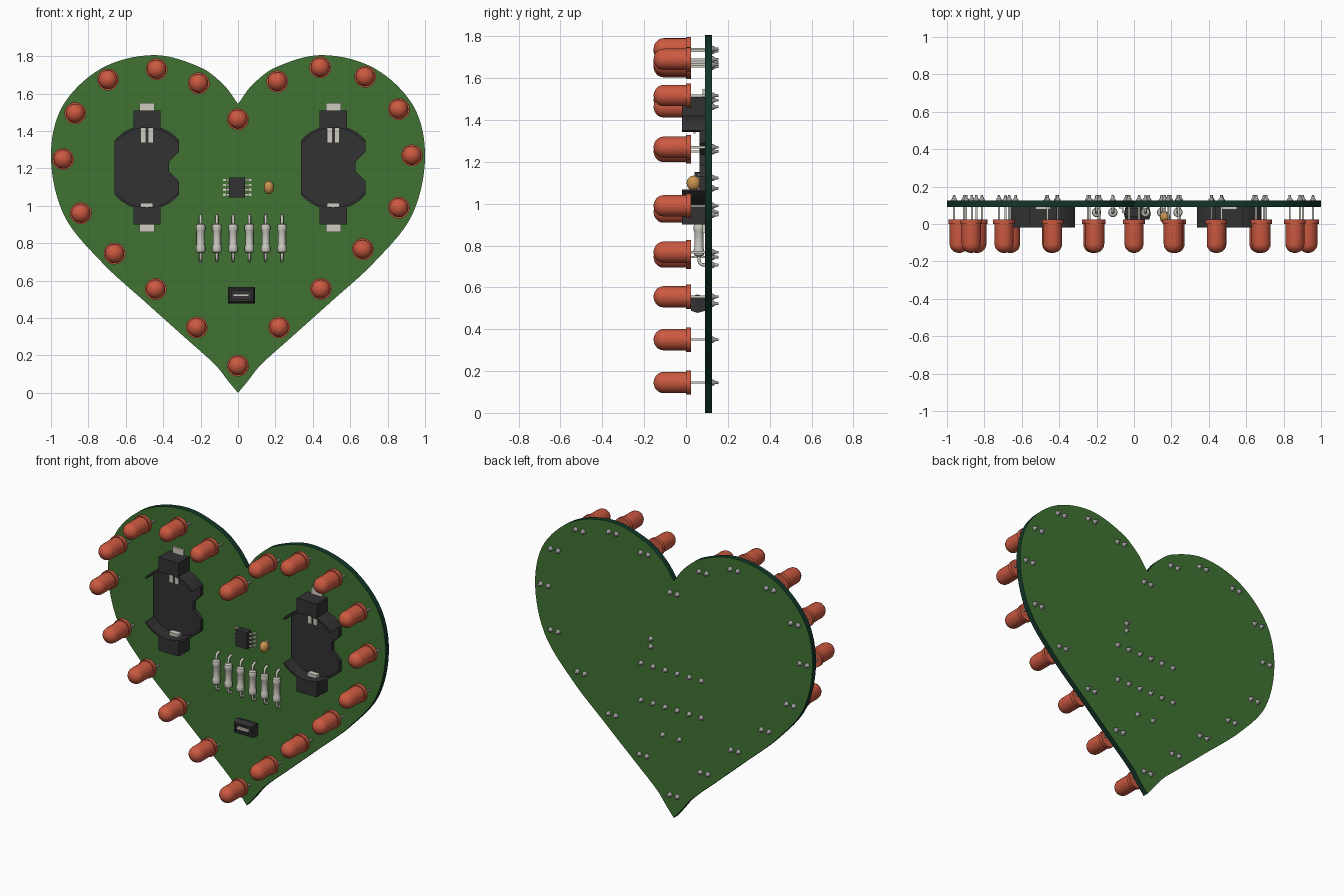
import bpy, bmesh, math
from mathutils import Vector

if "Cube" in bpy.data.objects:
    bpy.data.objects.remove(bpy.data.objects["Cube"])

def material(name, r, g, b):
    m = bpy.data.materials.new(name)
    m.diffuse_color = (r, g, b, 1)
    m.use_nodes = True
    m.node_tree.nodes["Principled BSDF"].inputs["Base Color"].default_value = m.diffuse_color
    return m

GREEN = material("board green", 0.053, 0.17, 0.034)
EDGE = material("board edge dark green", 0.006, 0.038, 0.022)
RED = material("led red", 0.60, 0.10, 0.052)
BLACK = material("plastic black", 0.032, 0.032, 0.034)
SILVER = material("contact silver", 0.62, 0.60, 0.53)
GREY = material("solder grey", 0.33, 0.33, 0.32)
CREAM = material("resistor off white", 0.60, 0.59, 0.53)
TAN = material("capacitor tan", 0.58, 0.29, 0.08)

BOARD_F, BOARD_B = 0.09, 0.125      # board front and back in y

def finish(bm, name, mats, smooth=False):
    bmesh.ops.recalc_face_normals(bm, faces=bm.faces[:])
    me = bpy.data.meshes.new(name)
    bm.to_mesh(me)
    bm.free()
    for m in mats:
        me.materials.append(m)
    ob = bpy.data.objects.new(name, me)
    bpy.context.collection.objects.link(ob)
    if smooth:
        bpy.ops.object.select_all(action='DESELECT')
        ob.select_set(True)
        bpy.context.view_layer.objects.active = ob
        bpy.ops.object.shade_smooth_by_angle(angle=math.radians(40))
    return ob

def prism(bm, pts, y0, y1):
    """Extrude an (x, z) outline from y0 to y1."""
    f = bm.faces.new([bm.verts.new((x, y0, z)) for x, z in pts])
    g = bmesh.ops.extrude_face_region(bm, geom=[f])["geom"]
    bmesh.ops.translate(bm, vec=(0, y1 - y0, 0),
                        verts=[v for v in g if isinstance(v, bmesh.types.BMVert)])

def box(bm, x0, x1, y0, y1, z0, z1):
    prism(bm, [(x0, z0), (x1, z0), (x1, z1), (x0, z1)], y0, y1)

def lathe(bm, center, profile, n=16, axis='Y'):
    """Turn a (radius, height) profile about an axis through center."""
    c, rings = Vector(center), []
    for r, h in profile:
        ring = []
        for i in range(n):
            a = 2 * math.pi * i / n
            u, v = r * math.cos(a), r * math.sin(a)
            ring.append(bm.verts.new(c + Vector((u, h, v) if axis == 'Y' else (u, v, h))))
        rings.append(ring)
    for a, b in zip(rings, rings[1:]):
        for i in range(n):
            j = (i + 1) % n
            bm.faces.new((a[i], a[j], b[j], b[i]))
    bm.faces.new(rings[0])
    bm.faces.new(rings[-1])

def solder(bm, x, z):
    lathe(bm, (x, 0, z), [(0.017, BOARD_B - 0.002), (0.015, 0.131), (0.008, 0.140),
                          (0.006, 0.155)], 10)

# ---- heart-shaped board
half = [(0, 0), (0.05, 0.06), (0.12, 0.148), (0.275, 0.288), (0.495, 0.485), (0.73, 0.70),
        (0.93, 0.95), (1.0, 1.26), (0.94, 1.53), (0.73, 1.735), (0.45, 1.806),
        (0.2, 1.74), (0.075, 1.645), (0, 1.545)]
P = [Vector(p) for p in half]
P = [2 * P[0] - P[1]] + P + [2 * P[-1] - P[-2]]
right = []
for p0, p1, p2, p3 in zip(P, P[1:], P[2:], P[3:]):
    # centripetal-like tangents scaled to the segment length
    d0, d1, d2 = (p1 - p0).length, (p2 - p1).length, (p3 - p2).length
    m1 = (p2 - p0) / (d0 + d1) * d1
    m2 = (p3 - p1) / (d1 + d2) * d1
    for k in range(8):
        t = k / 8
        right.append((2*t**3 - 3*t**2 + 1) * p1 + (t**3 - 2*t**2 + t) * m1
                     + (3*t**2 - 2*t**3) * p2 + (t**3 - t**2) * m2)
outline = [(p.x, p.y) for p in right] + [(0, 1.545)] + [(-p.x, p.y) for p in right[:0:-1]]
bm = bmesh.new()
prism(bm, outline, BOARD_F, BOARD_B)
bm.normal_update()
for f in bm.faces:
    f.material_index = 0 if abs(f.normal.y) > 0.5 else 1
finish(bm, "heart_board", [GREEN, EDGE])

# ---- ring of LEDs with legs and solder joints
leds = [(0, 0.145), (-0.22, 0.35), (-0.44, 0.555), (-0.66, 0.745), (-0.84, 0.96),
        (-0.935, 1.25), (-0.87, 1.495), (-0.695, 1.675), (-0.435, 1.73), (-0.21, 1.655),
        (0, 1.463), (0.21, 1.665), (0.44, 1.74), (0.68, 1.69), (0.86, 1.517),
        (0.93, 1.27), (0.86, 0.99), (0.668, 0.768), (0.443, 0.555), (0.22, 0.35)]
dome = [(0.051 * math.sin(a), -0.107 - 0.048 * math.cos(a))
        for a in [math.radians(d) for d in (4, 18, 36, 54, 72, 90)]]
bm = bmesh.new()
lathe(bm, (0, 0, 0), dome + [(0.051, 0.0), (0.058, 0.0), (0.058, 0.024)], 28)
first = finish(bm, "led_bulb", [RED], True)
legs, joints = bmesh.new(), bmesh.new()
for i, (x, z) in enumerate(leds):
    bulb = first if i == 0 else bpy.data.objects.new("led_bulb", first.data)
    if i:
        bpy.context.collection.objects.link(bulb)
    bulb.location = (x, 0, z)
    for s in (-0.027, 0.027):
        box(legs, x + s - 0.005, x + s + 0.005, 0.02, 0.15, z - 0.005, z + 0.005)
        solder(joints, x + s, z)
finish(legs, "led_legs", [SILVER])

# ---- coin cell holders
R, W = 0.225, 0.172
t0 = math.acos(W / R)
arc = [t0 + (math.pi - 2 * t0) * k / 20 for k in range(21)]
for side, cx in (("left", -0.487), ("right", 0.51)):
    cz = 1.205
    bm = bmesh.new()
    top = [(R * math.cos(a), R * math.sin(a)) for a in arc]
    bottom = [(-x, -z) for x, z in top]
    notch = [(W, -0.075), (0.118, -0.02), (0.118, 0.03), (W, 0.085)]
    prism(bm, [(cx + x, cz + z) for x, z in top + bottom + notch], 0.065, BOARD_F)
    for s in (1, -1):
        wall = top + [(x * 0.945, z * 0.945) for x, z in top[::-1]]
        prism(bm, [(cx + x, cz + s * z) for x, z in wall], -0.02, BOARD_F)
        z0, z1 = sorted((cz + s * 0.215, cz + s * 0.304))
        box(bm, cx - 0.073, cx + 0.073, -0.02, BOARD_F, z0, z1)
    finish(bm, "battery_holder_" + side, [BLACK])
    bm = bmesh.new()
    for s in (1, -1):                       # solder tabs at both ends
        z0, z1 = sorted((cz + s * 0.29, cz + s * 0.344))
        box(bm, cx - 0.04, cx + 0.04, 0.078, 0.091, z0, z1)
    for s in (-0.02, 0.02):                 # spring fingers
        box(bm, cx + s - 0.014, cx + s + 0.014, 0.035, 0.045, 1.335, 1.42)
    box(bm, cx - 0.033, cx + 0.033, 0.03, 0.066, 0.992, 1.014)
    finish(bm, "battery_contacts_" + side, [SILVER])

# ---- timer chip with eight pins
bm = bmesh.new()
box(bm, -0.047, 0.038, 0.04, 0.082, 1.045, 1.152)
finish(bm, "chip_body", [BLACK])
bm = bmesh.new()
for s in (-1, 1):
    for k in range(4):
        z = 1.06 + k * 0.026
        for xa, xb, ya, yb in ((0.04, 0.06, 0.058, 0.066), (0.052, 0.06, 0.058, 0.09),
                               (0.052, 0.077, 0.082, 0.091)):
            x0, x1 = sorted((-0.004 + s * xa, -0.004 + s * xb))
            box(bm, x0, x1, ya, yb, z - 0.006, z + 0.006)
finish(bm, "chip_pins", [SILVER])

# ---- disc capacitor
bm = bmesh.new()
bmesh.ops.create_uvsphere(bm, u_segments=20, v_segments=12, radius=1)
for v in bm.verts:
    v.co = Vector((0.165 + v.co.x * 0.027, 0.036 + v.co.y * 0.033, 1.098 + v.co.z * 0.036))
finish(bm, "capacitor_body", [TAN], True)
bm = bmesh.new()
for z in (1.073, 1.123):
    box(bm, 0.16, 0.17, 0.04, 0.15, z - 0.005, z + 0.005)
    solder(joints, 0.165, z)
finish(bm, "capacitor_legs", [SILVER])

# ---- row of six resistors with bent leads
bodies = bmesh.new()
wires = bpy.data.curves.new("resistor_leads", 'CURVE')
wires.dimensions, wires.bevel_depth, wires.bevel_resolution = '3D', 0.008, 2
wires.use_fill_caps = True
for k in range(6):
    x = -0.2 + k * 0.087
    lathe(bodies, (x, 0.062, 0.827),
          [(0.010, -0.080), (0.022, -0.074), (0.025, -0.066), (0.025, -0.045), (0.021, -0.036),
           (0.021, 0.036), (0.025, 0.045), (0.025, 0.066), (0.022, 0.074), (0.010, 0.080)],
          16, 'Z')
    for s in (-1, 1):
        path = [(0.062, 0.07), (0.062, 0.098), (0.066, 0.110), (0.076, 0.118), (0.09, 0.12), (0.15, 0.12)]
        sp = wires.splines.new('POLY')
        sp.points.add(len(path) - 1)
        for pt, (y, d) in zip(sp.points, path):
            pt.co = (x, y, 0.827 + s * d, 1)
        solder(joints, x, 0.827 + s * 0.12)
finish(bodies, "resistor_bodies", [CREAM], True)
ob = bpy.data.objects.new("resistor_leads", wires)
wires.materials.append(SILVER)
bpy.context.collection.objects.link(ob)
bpy.ops.object.select_all(action='DESELECT')
ob.select_set(True)
bpy.context.view_layer.objects.active = ob
bpy.ops.object.convert(target='MESH')

# ---- slide switch
sx, sz = 0.018, 0.522
bm = bmesh.new()
rings = []
for y, w, h in ((0.09, 0.064, 0.034), (0.055, 0.072, 0.044), (0.025, 0.064, 0.034),
                (0.025, 0.052, 0.022), (0.037, 0.052, 0.022)):
    rings.append([bm.verts.new((sx + a * w, y, sz + b * h))
                  for a, b in ((-1, -1), (1, -1), (1, 1), (-1, 1))])
for a, b in zip(rings, rings[1:]):
    for i in range(4):
        bm.faces.new((a[i], a[(i + 1) % 4], b[(i + 1) % 4], b[i]))
bm.faces.new(rings[0])
bm.faces.new(rings[-1])
finish(bm, "switch_body", [BLACK])
bm = bmesh.new()
box(bm, sx - 0.045, sx + 0.04, 0.022, 0.04, sz - 0.007, sz + 0.007)
finish(bm, "switch_slider", [SILVER])
for s in (-0.06, 0.06):
    solder(joints, sx + s, sz)

finish(joints, "solder_joints", [GREY], True)
